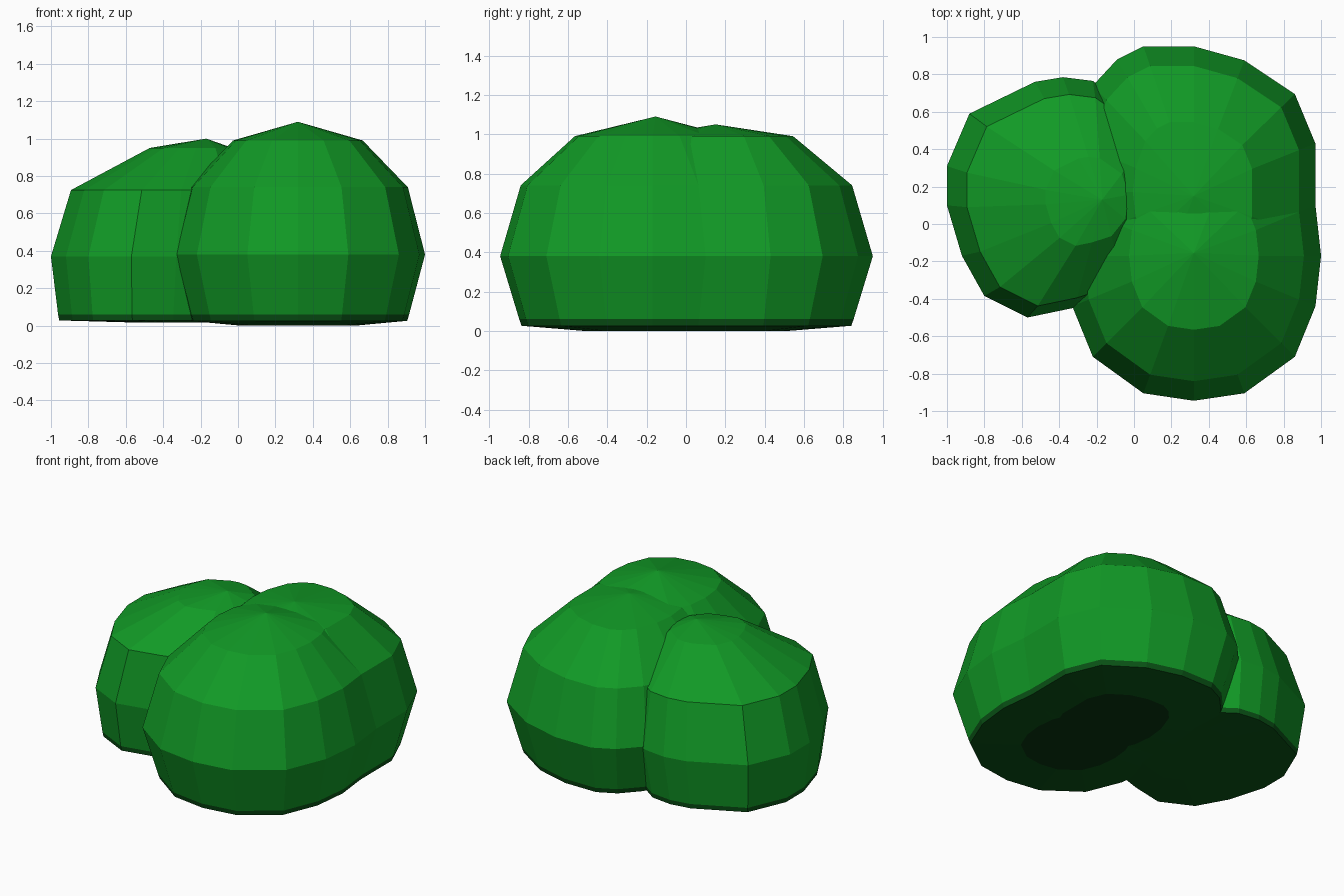
import bpy, bmesh

if "Cube" in bpy.data.objects:
    bpy.data.objects.remove(bpy.data.objects["Cube"])


def material(name, rgb):
    m = bpy.data.materials.new(name)
    m.diffuse_color = (*rgb, 1)
    m.use_nodes = True
    m.node_tree.nodes["Principled BSDF"].inputs["Base Color"].default_value = m.diffuse_color
    return m


MATS = [material("leaf green", (0.0056, 0.32, 0.019)),
        material("dark green", (0.003, 0.09, 0.008)),
        material("deep shade green", (0.002, 0.035, 0.005))]


def lobe(name, outline, rings, apex, shaded_base):
    """Stack scaled copies of an outline; rings = (cx, cy, z, scale), bottom up."""
    bm = bmesh.new()
    loops = [[bm.verts.new((cx + x * s, cy + y * s, z)) for x, y in outline]
             for cx, cy, z, s in rings]
    n = len(outline)
    bottom = bm.faces.new(loops[0][::-1])
    bottom.material_index = 2 if shaded_base else 1
    for k, (a, b) in enumerate(zip(loops, loops[1:])):
        for i in range(n):
            j = (i + 1) % n
            f = bm.faces.new((a[i], a[j], b[j], b[i]))
            f.material_index = 1 if k < 2 else 0   # underside and base band
    tip = bm.verts.new(apex)
    for i in range(n):
        bm.faces.new((loops[-1][i], loops[-1][(i + 1) % n], tip))
    bmesh.ops.recalc_face_normals(bm, faces=bm.faces)
    me = bpy.data.meshes.new(name)
    bm.to_mesh(me)
    bm.free()
    for m in MATS:
        me.materials.append(m)
    ob = bpy.data.objects.new(name, me)
    bpy.context.collection.objects.link(ob)


def stack(cx, cy, top):
    return [(cx, cy, 0.0, 0.45), (cx, cy, 0.026, 0.86), (cx, cy, 0.06, 0.875),
            (cx, cy, 0.38, 1), (cx, cy, 0.74, 0.865), (cx, cy, 0.99, top)]


# Front lobe: squarish 16-sided outline, mirrored in both directions
quarter = [(0.68, 0), (0.65, 0.27), (0.54, 0.54), (0.27, 0.735)]
half = quarter + [(0, 0.775)] + [(-x, y) for x, y in quarter[:0:-1]]
front = half + [(-x, -y) for x, y in half]
lobe("front_leaf_lobe", front, stack(0.32, -0.17, 0.51), (0.32, -0.155, 1.09), True)

# Back lobe: similar outline with an uneven back left side
back = [(0.65, 0.04), (0.65, 0.26), (0.54, 0.525), (0.27, 0.705), (0, 0.78),
        (-0.27, 0.78), (-0.41, 0.71), (-0.54, 0.57), (-0.65, 0.27)]
back += [(-x, -y) for x, y in half]
lobe("back_leaf_lobe", back, stack(0.32, 0.17, 0.48), (0.32, 0.15, 1.05), True)

# Left lobe: leans towards the middle as it rises
left = [(0.6, 0.1), (0.5, 0.4), (0.18, 0.625), (0.02, 0.645), (-0.13, 0.62),
        (-0.48, 0.45), (-0.6, 0.17), (-0.6, -0.04), (-0.52, -0.31),
        (-0.4, -0.525), (-0.17, -0.64), (0.07, -0.59), (0.35, -0.5), (0.55, -0.25)]
lobe("left_leaf_lobe", left,
     [(-0.3, 0.14, 0.018, 0.5), (-0.41, 0.14, 0.028, 0.91), (-0.41, 0.14, 0.06, 0.92),
      (-0.4, 0.14, 0.37, 1), (-0.365, 0.125, 0.725, 0.88), (-0.25, 0.12, 0.95, 0.37)],
     (-0.17, 0.13, 1.0), False)
